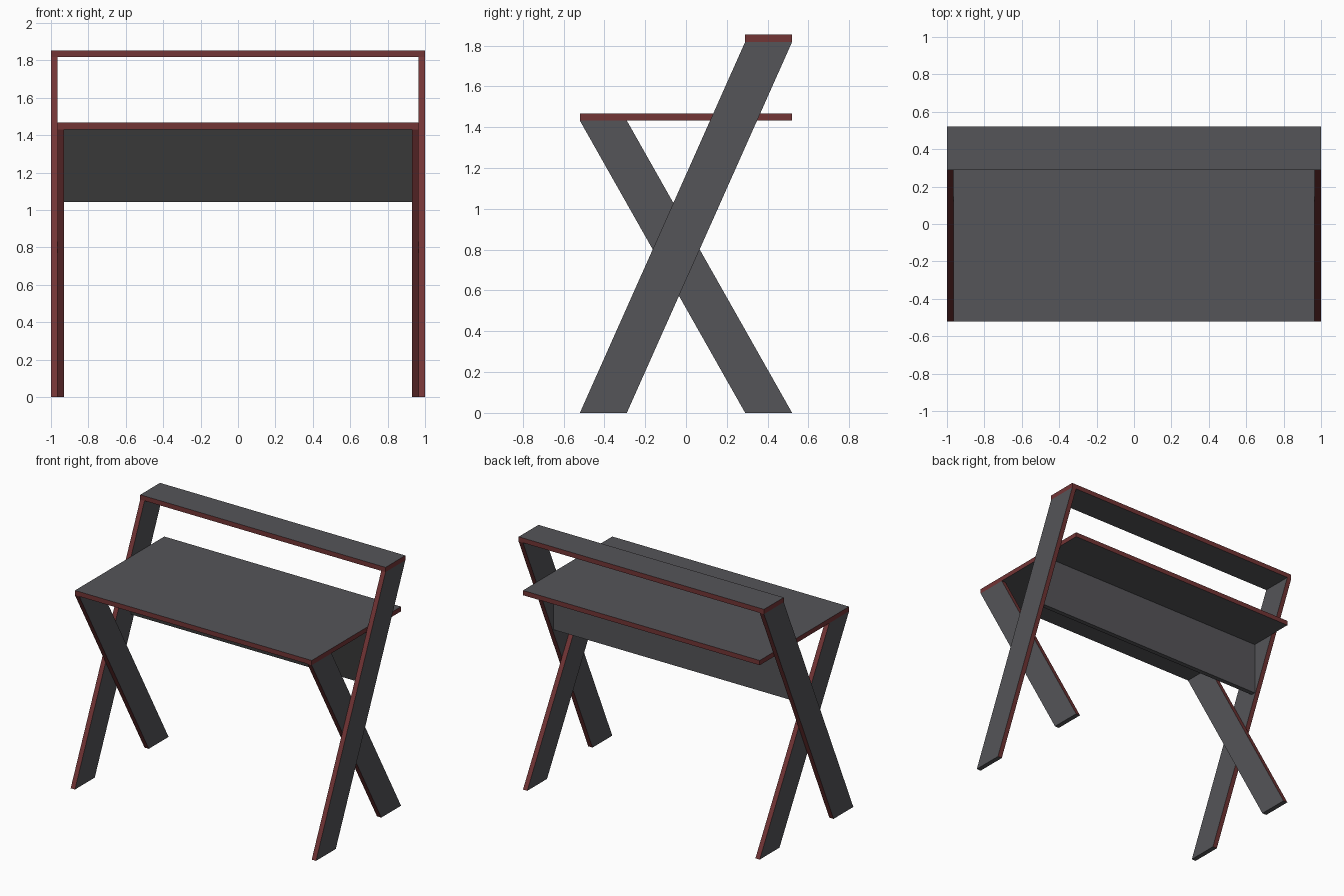
import bpy
import bmesh

if "Cube" in bpy.data.objects:
    bpy.data.objects.remove(bpy.data.objects["Cube"])


def make_mat(name, rgb):
    m = bpy.data.materials.new(name)
    m.diffuse_color = (*rgb, 1)
    m.use_nodes = True
    m.node_tree.nodes["Principled BSDF"].inputs["Base Color"].default_value = m.diffuse_color
    return m


grey = make_mat("slate grey", (0.09, 0.089, 0.098))
red = make_mat("dark red edge", (0.17, 0.035, 0.036))
dark = make_mat("charcoal", (0.04, 0.04, 0.04))


def prism(name, x0, x1, profile, mats, rule):
    """Extrude a (y, z) profile from x0 to x1; rule(normal) picks the material."""
    bm = bmesh.new()
    face = bm.faces.new([bm.verts.new((x0, y, z)) for y, z in profile])
    ext = bmesh.ops.extrude_face_region(bm, geom=[face])
    verts = [v for v in ext["geom"] if isinstance(v, bmesh.types.BMVert)]
    bmesh.ops.translate(bm, vec=(x1 - x0, 0, 0), verts=verts)
    bmesh.ops.recalc_face_normals(bm, faces=bm.faces)
    bm.normal_update()
    for f in bm.faces:
        f.material_index = rule(f.normal)
    me = bpy.data.meshes.new(name)
    bm.to_mesh(me)
    bm.free()
    for m in mats:
        me.materials.append(m)
    ob = bpy.data.objects.new(name, me)
    bpy.context.collection.objects.link(ob)
    return ob


def rect(y0, y1, z0, z1):
    return [(y0, z0), (y1, z0), (y1, z1), (y0, z1)]


def leg_rule(n):      # red on the narrow slanted edges
    return 1 if abs(n.y) > 0.5 else 0


def board_rule(n):    # red on the rim of horizontal boards
    return 1 if abs(n.z) < 0.5 else 0


def panel_rule(n):    # darker front side
    return 1 if n.y < -0.5 else 0


# crossed legs, a tall outer and a short inner one on each side
for side, s in (("left", -1), ("right", 1)):
    prism(side + "_tall_leg", s * 0.965, s * 1.0,
          [(-0.52, 0), (-0.29, 0), (0.52, 1.818), (0.29, 1.818)],
          [grey, red], leg_rule)
    prism(side + "_short_leg", s * 0.93, s * 0.965,
          [(0.29, 0), (0.52, 0), (-0.29, 1.432), (-0.52, 1.432)],
          [grey, red], leg_rule)

# horizontal boards
prism("desk_top", -0.965, 0.965, rect(-0.52, 0.52, 1.432, 1.467), [grey, red], board_rule)
prism("upper_shelf", -1.0, 1.0, rect(0.29, 0.52, 1.818, 1.853), [grey, red], board_rule)

# upright panel under the desk top, between the tall legs
prism("back_panel", -0.965, 0.965, rect(0.13, 0.165, 1.042, 1.432), [grey, dark], panel_rule)
